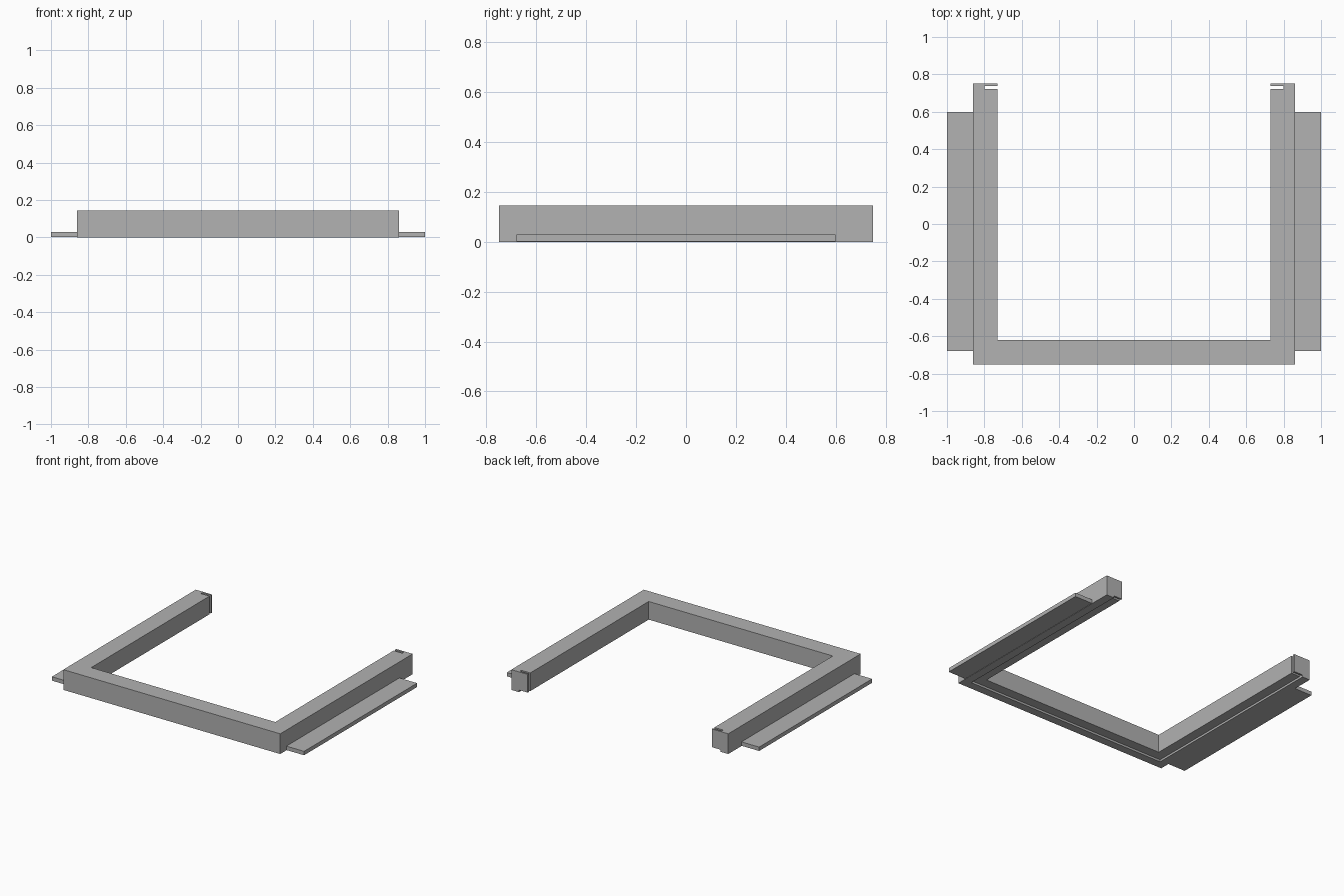
import bpy
import bmesh

cube = bpy.data.objects.get("Cube")
if cube:
    bpy.data.objects.remove(cube, do_unlink=True)

grey = bpy.data.materials.new("plain grey")
grey.use_nodes = True
colour = (0.445, 0.445, 0.445, 1)
grey.diffuse_color = colour
grey.node_tree.nodes["Principled BSDF"].inputs["Base Color"].default_value = colour


def prism(name, outline, bottom, top):
    """Extrude a flat outline upwards into a solid."""
    bm = bmesh.new()
    face = bm.faces.new([bm.verts.new((x, y, bottom)) for x, y in outline])
    result = bmesh.ops.extrude_face_region(bm, geom=[face])
    verts = [v for v in result["geom"] if isinstance(v, bmesh.types.BMVert)]
    bmesh.ops.translate(bm, verts=verts, vec=(0, 0, top - bottom))
    bmesh.ops.recalc_face_normals(bm, faces=bm.faces[:])
    mesh = bpy.data.meshes.new(name)
    bm.to_mesh(mesh)
    bm.free()
    mesh.materials.append(grey)
    obj = bpy.data.objects.new(name, mesh)
    bpy.context.collection.objects.link(obj)
    return obj


def rectangle(x0, x1, y0, y1):
    return [(x0, y0), (x1, y0), (x1, y1), (x0, y1)]


OUTER, INNER, STEP = 0.86, 0.73, 0.80
FRONT, BACK, HEIGHT = -0.75, 0.75, 0.145

# U-shaped frame with a narrow slot near the end of each arm
half = [(OUTER, FRONT), (OUTER, BACK), (INNER, BACK), (INNER, 0.737),
        (STEP, 0.737), (STEP, 0.721), (INNER, 0.721), (INNER, -0.62)]
frame = prism("frame", half + [(-x, y) for x, y in reversed(half)], 0, HEIGHT)

# Shallow rebate under the inner edge
cutter = prism("rebate_cutter", rectangle(-STEP, STEP, -0.69, 1), -0.1, 0.015)
cutter.hide_render = True
cut = frame.modifiers.new("rebate", "BOOLEAN")
cut.operation = "DIFFERENCE"
cut.solver = "EXACT"
cut.object = cutter
bpy.context.view_layer.objects.active = frame
bpy.ops.object.modifier_apply(modifier=cut.name)
bpy.data.objects.remove(cutter, do_unlink=True)

# Thin mounting flanges along both sides
for side, low, high in (("left", OUTER, 1), ("right", -1, -OUTER)):
    prism(side + "_flange", rectangle(low, high, -0.68, 0.6), 0.002, 0.03)
